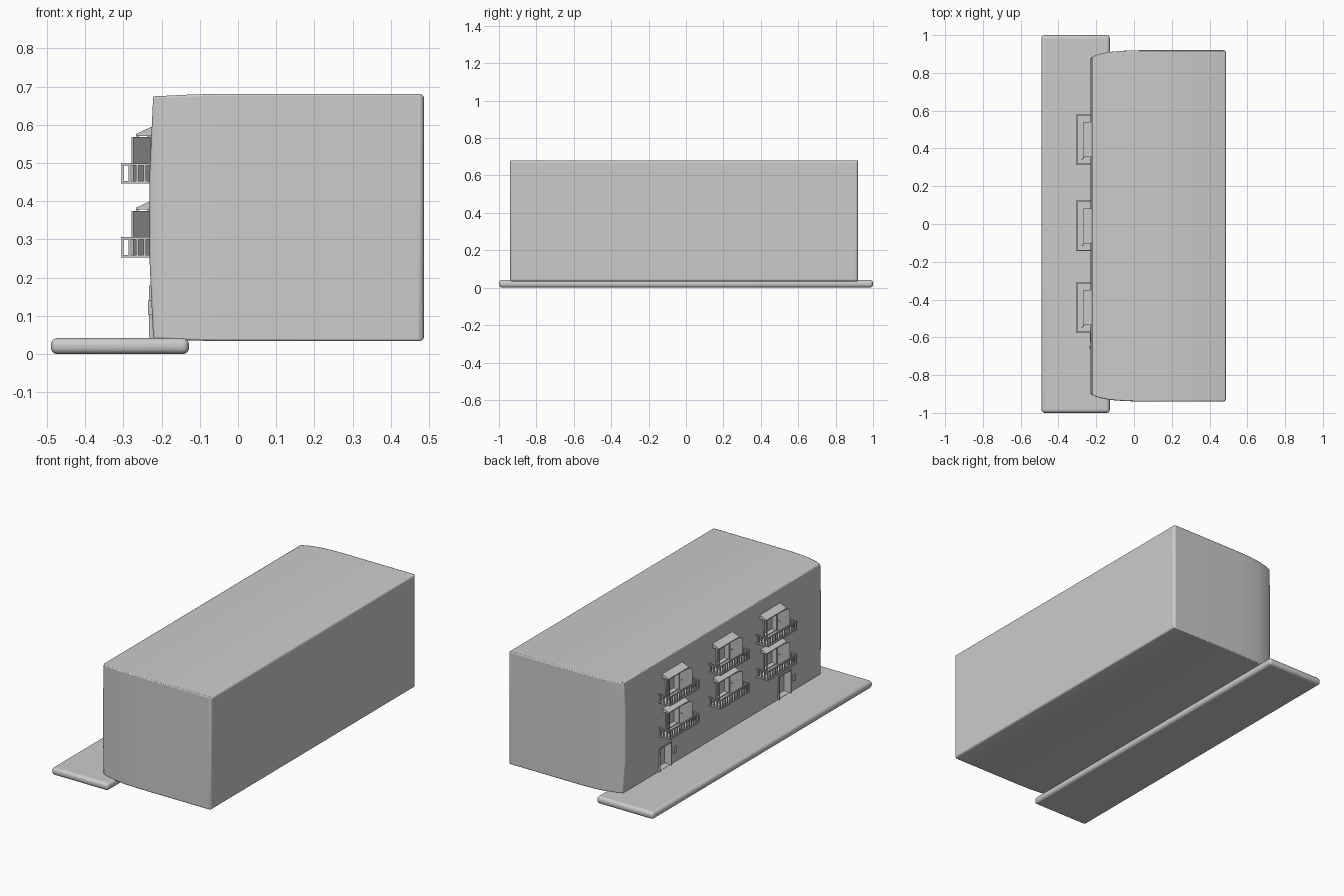
import bpy, bmesh, math
from mathutils import Matrix, Vector

if "Cube" in bpy.data.objects:
    bpy.data.objects.remove(bpy.data.objects["Cube"])

WALL = -0.229


def add_box(bm, x0, x1, y0, y1, z0, z1, rot=0.0):
    mid = Vector(((x0 + x1) / 2, (y0 + y1) / 2, (z0 + z1) / 2))
    m = (Matrix.Translation(mid) @ Matrix.Rotation(rot, 4, 'Z')
         @ Matrix.Diagonal((x1 - x0, y1 - y0, z1 - z0, 1)))
    bmesh.ops.create_cube(bm, size=1, matrix=m)


def finish(bm, name):
    bmesh.ops.recalc_face_normals(bm, faces=bm.faces[:])
    me = bpy.data.meshes.new(name)
    bm.to_mesh(me)
    bm.free()
    ob = bpy.data.objects.new(name, me)
    bpy.context.collection.objects.link(ob)
    return ob


def smooth(ob, angle):
    bpy.ops.object.select_all(action='DESELECT')
    ob.select_set(True)
    bpy.context.view_layer.objects.active = ob
    bpy.ops.object.shade_smooth_by_angle(angle=math.radians(angle))


def bevel(ob, width, segments, angle=30):
    mod = ob.modifiers.new("bevel", 'BEVEL')
    mod.width = width
    mod.segments = segments
    mod.limit_method = 'ANGLE'
    mod.angle_limit = math.radians(angle)


# pavement slab with rounded edges
bm = bmesh.new()
add_box(bm, -0.49, -0.128, -1, 1, 0, 0.042)
slab = finish(bm, "pavement")
bevel(slab, 0.018, 5)
smooth(slab, 50)

# building body: rectangles lofted along x (x, y inset, z inset)
stations = [(-0.231, 0.042, 0.20), (-0.222, 0.035, 0.006), (-0.19, 0.021, 0.005),
            (-0.13, 0.009, 0.002), (-0.06, 0.003, 0.0), (0.03, 0.0, 0.0),
            (0.478, 0.0, 0.0), (0.487, 0.008, 0.006)]
bm = bmesh.new()
rings = []
for x, iy, iz in stations:
    y0, y1, z0, z1 = -0.94 + iy, 0.92 - iy, 0.034 + iz, 0.681 - iz
    rings.append([bm.verts.new((x, y, z)) for y, z in
                  ((y0, z0), (y1, z0), (y1, z1), (y0, z1))])
for a, b in zip(rings, rings[1:]):
    for i in range(4):
        j = (i + 1) % 4
        bm.faces.new((a[i], a[j], b[j], b[i]))
bm.faces.new(rings[0])
bm.faces.new(rings[-1])
body = finish(bm, "building_body")
bevel(body, 0.005, 2, 35)

# recess cutter for entrances and balcony doorways
columns = (0.447, -0.01, -0.442)
floors = (0.257, 0.450)
entrances = (0.515, -0.57)
bm = bmesh.new()
for y in entrances:
    add_box(bm, -0.30, -0.185, y - 0.055, y + 0.055, 0.044, 0.18)
for y in columns:
    for z in floors:
        add_box(bm, -0.30, -0.205, y - 0.045, y + 0.065, z + 0.008, z + 0.115)
cutter = finish(bm, "recess_cutter")
cutter.hide_render = True
cutter.hide_viewport = False
cutter.display_type = 'WIRE'
cut = body.modifiers.new("recesses", 'BOOLEAN')
cut.operation = 'DIFFERENCE'
cut.solver = 'EXACT'
cut.object = cutter
smooth(body, 40)

# bake the recesses, then remove the cutter
bpy.context.view_layer.objects.active = body
for m in list(body.modifiers):
    bpy.ops.object.modifier_apply(modifier=m.name)
bpy.data.objects.remove(cutter)

# entrance frames, doors and intercom panels
for i, y in enumerate(entrances):
    bm = bmesh.new()
    for s in (-1, 1):
        add_box(bm, WALL - 0.004, -0.215, y + s * 0.053 - 0.003, y + s * 0.053 + 0.003, 0.044, 0.18)
    add_box(bm, WALL - 0.004, -0.215, y - 0.056, y + 0.056, 0.174, 0.18)
    add_box(bm, -0.19, -0.183, y - 0.002, y + 0.002, 0.044, 0.174)
    finish(bm, f"entrance_frame_{i + 1}")
    bm = bmesh.new()
    add_box(bm, WALL - 0.006, -0.222, y - 0.092, y - 0.076, 0.103, 0.140)
    finish(bm, f"intercom_{i + 1}")


def balcony_mesh():
    bm = bmesh.new()
    x0, x1, h = -0.306, -0.224, 0.134
    # floor
    add_box(bm, x0, x1, -h, h, -0.004, 0.003)
    # top rail
    add_box(bm, x0, x0 + 0.007, -h, h, 0.043, 0.049)
    for s in (-1, 1):
        add_box(bm, x0, x1, s * (h - 0.0035) - 0.0035, s * (h - 0.0035) + 0.0035, 0.043, 0.049)
    # balusters
    for k in range(13):
        y = -h + 0.004 + k * (2 * h - 0.008) / 12
        add_box(bm, x0 + 0.001, x0 + 0.006, y - 0.003, y + 0.003, 0, 0.045)
    for s in (-1, 1):
        for x in (-0.284, -0.264, -0.244):
            y = s * (h - 0.0035)
            add_box(bm, x - 0.003, x + 0.003, y - 0.0025, y + 0.0025, 0, 0.045)
    # sloped canopy
    prof = ((-0.267, 0.121), (-0.267, 0.126), (-0.222, 0.147), (-0.222, 0.121))
    sides = [[bm.verts.new((x, y, z)) for x, z in prof] for y in (-0.092, 0.092)]
    bm.faces.new(sides[0])
    bm.faces.new(sides[1][::-1])
    for i in range(4):
        j = (i + 1) % 4
        bm.faces.new((sides[0][i], sides[1][i], sides[1][j], sides[0][j]))
    # canopy post and doorway frame
    add_box(bm, -0.265, -0.259, 0.078, 0.086, 0, 0.122)
    for y in (-0.047, 0.065):
        add_box(bm, WALL - 0.008, -0.215, y - 0.004, y + 0.004, 0, 0.119)
    add_box(bm, WALL - 0.008, -0.215, -0.05, 0.068, 0.113, 0.121)
    # open door leaf with handle
    rot = math.atan2(0.06, 0.045)
    add_box(bm, -0.291, -0.216, -0.081, -0.075, 0.003, 0.118, rot)
    bmesh.ops.create_icosphere(bm, subdivisions=1, radius=0.004,
                               matrix=Matrix.Translation((-0.243, -0.058, 0.06)))
    return finish(bm, "balcony_1")


# six balconies sharing one mesh
first = balcony_mesh()
spots = [(y, z) for z in floors for y in columns]
for i, (y, z) in enumerate(spots):
    ob = first if i == 0 else bpy.data.objects.new(f"balcony_{i + 1}", first.data)
    if i:
        bpy.context.collection.objects.link(ob)
    ob.location = (0, y, z)
